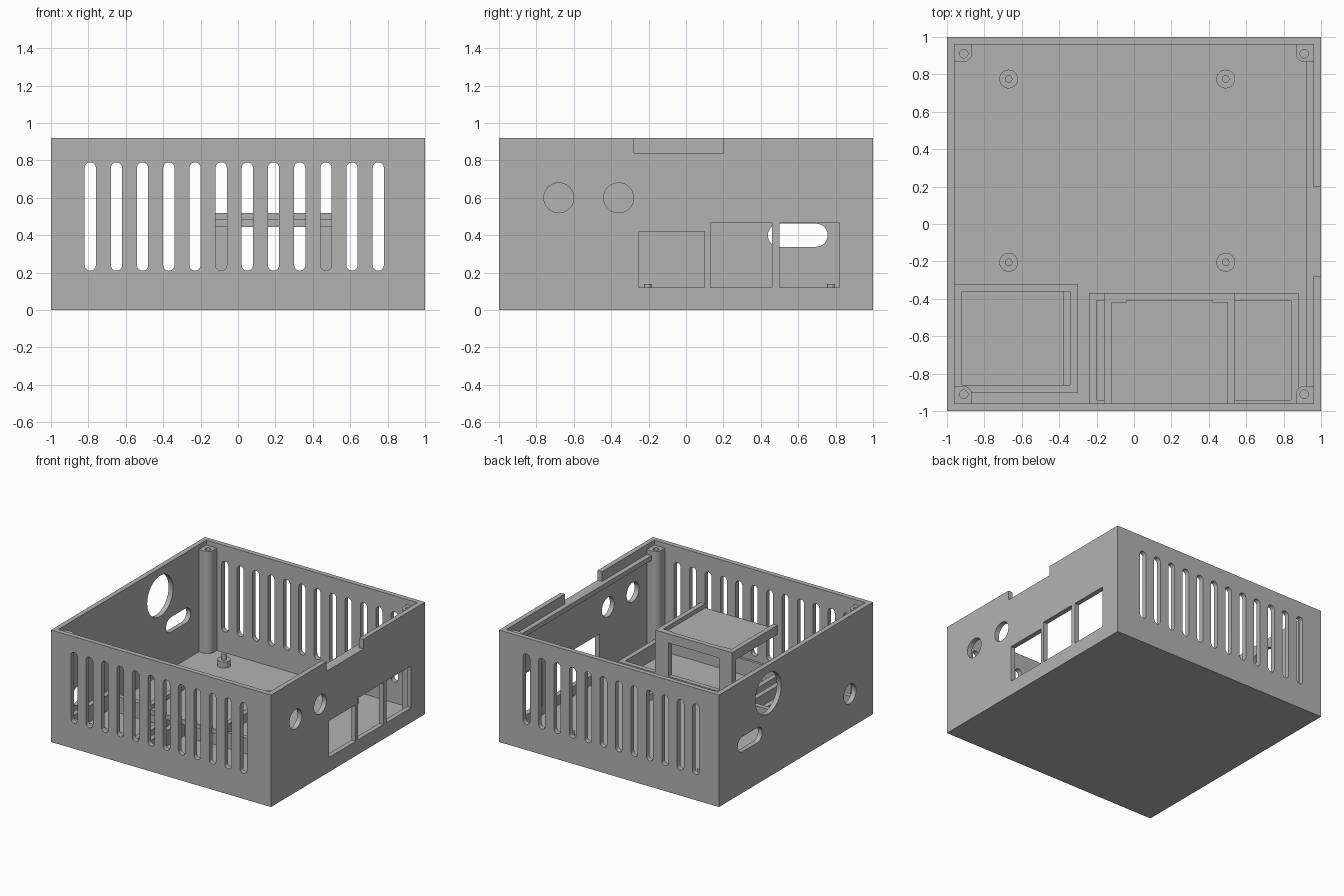
import bpy, bmesh
from math import pi, cos, sin
from mathutils import Vector

if "Cube" in bpy.data.objects:
    bpy.data.objects.remove(bpy.data.objects["Cube"])

grey = bpy.data.materials.new("matte grey")
grey.use_nodes = True
grey.diffuse_color = (0.45, 0.45, 0.45, 1)
grey.node_tree.nodes["Principled BSDF"].inputs["Base Color"].default_value = (0.45, 0.45, 0.45, 1)

WALL, HEIGHT, FLOOR = 0.04, 0.92, 0.04
INNER = 1 - WALL


def prism(bm, profile, axis, a, b):
    """Extrude a 2D outline along an axis from a to b."""
    def place(u, v, w):
        return {"x": (w, u, v), "y": (u, w, v), "z": (u, v, w)}[axis]
    low = [bm.verts.new(place(u, v, a)) for u, v in profile]
    high = [bm.verts.new(place(u, v, b)) for u, v in profile]
    n = len(profile)
    faces = [bm.faces.new(low), bm.faces.new(high)]
    for i in range(n):
        j = (i + 1) % n
        faces.append(bm.faces.new((low[i], low[j], high[j], high[i])))
    bmesh.ops.recalc_face_normals(bm, faces=faces)


def box(bm, x0, x1, y0, y1, z0, z1):
    prism(bm, [(x0, y0), (x1, y0), (x1, y1), (x0, y1)], "z", z0, z1)


def arc(u, v, r, start, end, n):
    return [(u + r * cos(start + (end - start) * i / n),
             v + r * sin(start + (end - start) * i / n)) for i in range(n + 1)]


def circle(u, v, r, n=40):
    return arc(u, v, r, 0, 2 * pi, n)[:-1]


def finish(name, bm):
    mesh = bpy.data.meshes.new(name)
    bm.to_mesh(mesh)
    bm.free()
    mesh.materials.append(grey)
    obj = bpy.data.objects.new(name, mesh)
    bpy.context.collection.objects.link(obj)
    return obj


def cut(obj, bm):
    """Subtract the cutter mesh from the object and discard the cutter."""
    cutter = finish("cutter", bm)
    cutter.hide_render = True
    mod = obj.modifiers.new("cut", "BOOLEAN")
    mod.operation, mod.solver, mod.object = "DIFFERENCE", "EXACT", cutter
    bpy.context.view_layer.objects.active = obj
    bpy.ops.object.modifier_apply(modifier=mod.name)
    bpy.data.objects.remove(cutter)


def smooth(obj):
    bpy.ops.object.select_all(action="DESELECT")
    obj.select_set(True)
    bpy.context.view_layer.objects.active = obj
    bpy.ops.object.shade_smooth_by_angle()


# Open-topped case
bm = bmesh.new()
box(bm, -1, 1, -1, 1, 0, HEIGHT)
case = finish("case_shell", bm)
bm = bmesh.new()
box(bm, -INNER, INNER, -INNER, INNER, FLOOR, HEIGHT + 0.2)
cut(case, bm)

# Vent slots through front and back walls
bm = bmesh.new()
for i in range(12):
    x = -0.79 + 0.14 * i
    outline = arc(x, 0.76, 0.03, 0, pi, 12) + arc(x, 0.24, 0.03, pi, 2 * pi, 12)
    prism(bm, outline, "y", -1.1, 1.1)
cut(case, bm)

# Right wall: connector windows, round holes and top notch
bm = bmesh.new()
for y0, y1, z1 in ((-0.25, 0.10, 0.42), (0.13, 0.46, 0.465), (0.50, 0.82, 0.465)):
    box(bm, 0.9, 1.1, y0, y1, 0.12, z1)
box(bm, 0.9, 1.1, -0.28, 0.20, 0.84, 1.0)
for y in (-0.68, -0.36):
    prism(bm, circle(y, 0.60, 0.08), "x", 0.9, 1.1)
# Left wall: large hole, cable slot and small hole
prism(bm, circle(0.36, 0.69, 0.168), "x", -1.1, -0.9)
prism(bm, circle(-0.70, 0.28, 0.08), "x", -1.1, -0.9)
slot = arc(0.695, 0.40, 0.062, -pi / 2, pi / 2, 14) + arc(0.50, 0.40, 0.062, pi / 2, 1.5 * pi, 14)
prism(bm, slot, "x", -1.1, -0.9)
cut(case, bm)
smooth(case)

# Corner screw posts
for sx, side in ((1, "left"), (-1, "right")):
    for sy, end in ((1, "back"), (-1, "front")):
        bm = bmesh.new()
        outline = [(0.97, 0.97), (0.865, 0.97)] + arc(0.915, 0.915, 0.05, pi, 1.5 * pi, 10) + [(0.97, 0.865)]
        prism(bm, [(sx * u, sy * v) for u, v in outline], "z", 0.02, 0.88)
        post = finish(f"{end}_{side}_screw_post", bm)
        bm = bmesh.new()
        prism(bm, circle(sx * 0.91, sy * 0.91, 0.022, 24), "z", 0.5, 1.0)
        cut(post, bm)
        smooth(post)

# Board standoffs with locating pins
for i, (x, y) in enumerate((x, y) for x in (-0.67, 0.49) for y in (-0.205, 0.775)):
    bm = bmesh.new()
    prism(bm, circle(x, y, 0.05, 32), "z", 0.03, 0.09)
    prism(bm, circle(x, y, 0.02, 20), "z", 0.08, 0.14)
    smooth(finish(f"standoff_{i + 1}", bm))

# Rail inside the right wall
bm = bmesh.new()
box(bm, 0.92, 0.965, -0.87, 0.87, 0.80, 0.84)
finish("lid_rail", bm)


def holder(name, x0, x1, y0, y1, top):
    """Rectangular retaining walls on the floor."""
    bm = bmesh.new()
    box(bm, x0, x1, y0, y1, 0.03, top)
    obj = finish(name, bm)
    bm = bmesh.new()
    box(bm, x0 + WALL, x1 - WALL, y0 + WALL, y1 - WALL, 0, top + 0.1)
    cut(obj, bm)


holder("small_holder", -0.96, -0.30, -0.90, -0.32, 0.17)
holder("large_holder", -0.24, 0.88, -0.98, -0.37, 0.17)

# Ledge in the small holder
bm = bmesh.new()
box(bm, -0.38, -0.335, -0.865, -0.355, 0.03, 0.08)
finish("holder_ledge", bm)

# Raised shelf with rims
bm = bmesh.new()
box(bm, -0.16, 0.54, -0.965, -0.37, 0.445, 0.485)
for x in (-0.16, 0.50):
    box(bm, x, x + WALL, -0.965, -0.37, 0.445, 0.52)
box(bm, -0.16, 0.54, -0.41, -0.37, 0.445, 0.52)
finish("raised_shelf", bm)

# Shelf legs
for x, side in ((-0.16, "right"), (0.42, "left")):
    bm = bmesh.new()
    box(bm, x, x + 0.12, -0.42, -0.37, 0.03, 0.52)
    finish(f"{side}_shelf_leg", bm)
